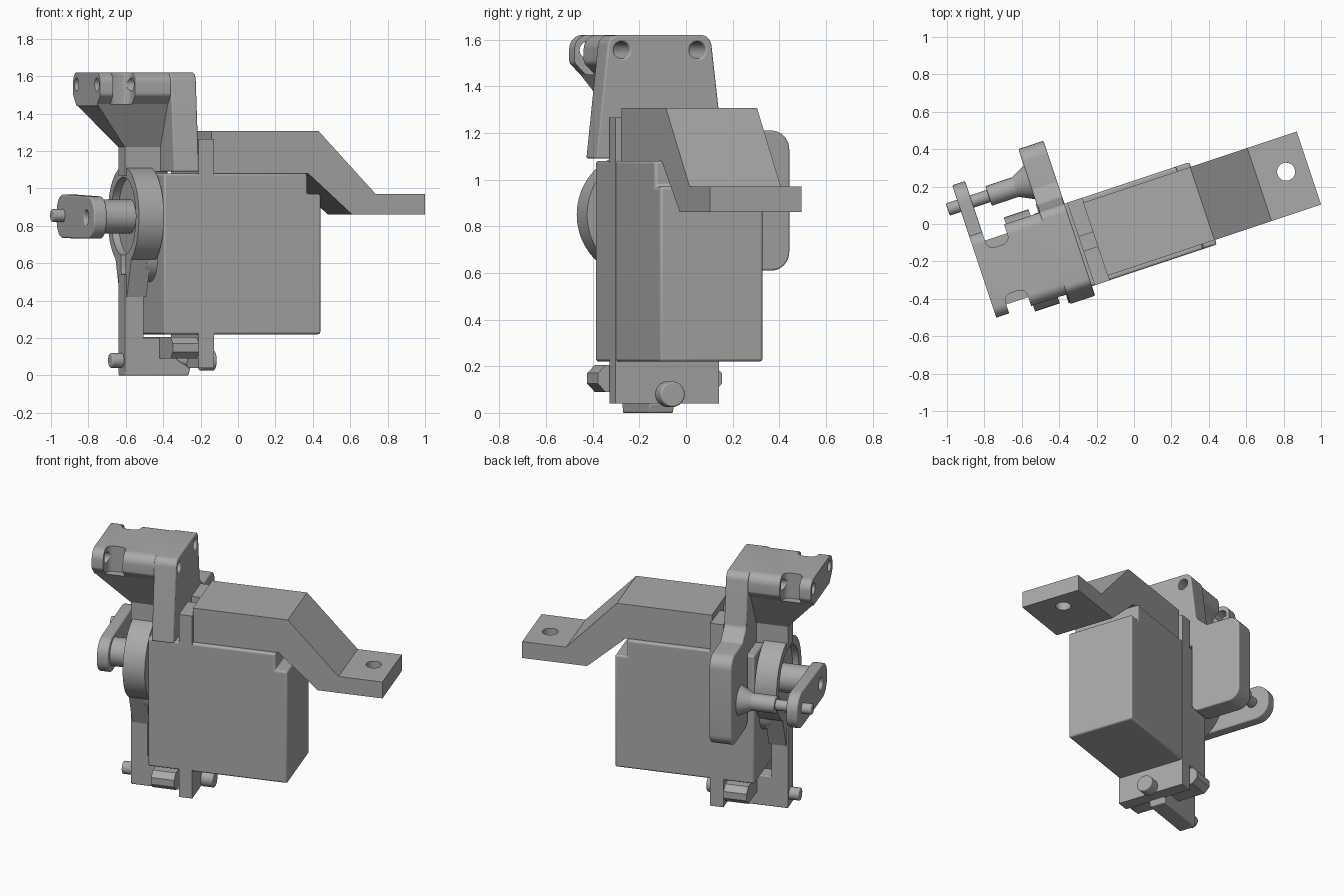
import bpy, bmesh, math
from mathutils import Vector, Matrix

if "Cube" in bpy.data.objects:
    bpy.data.objects.remove(bpy.data.objects["Cube"])

grey = bpy.data.materials.new("plain_grey")
grey.use_nodes = True
grey.diffuse_color = (0.4, 0.4, 0.4, 1)
grey.node_tree.nodes["Principled BSDF"].inputs["Base Color"].default_value = (0.4, 0.4, 0.4, 1)

parts = []


def fillet(pts, seg=8):
    """Round the corners of a polygon given as (a, b[, radius])."""
    out = []
    for i, p in enumerate(pts):
        c = Vector(p[:2])
        if len(p) < 3:
            out.append(c)
            continue
        d1 = (Vector(pts[i - 1][:2]) - c).normalized()
        d2 = (Vector(pts[(i + 1) % len(pts)][:2]) - c).normalized()
        half = d1.angle(d2) / 2
        mid = c + (d1 + d2).normalized() * p[2] / math.sin(half)
        t = p[2] / math.tan(half)
        a, b = c + d1 * t - mid, c + d2 * t - mid
        turn = a.x * b.y - a.y * b.x
        sweep = math.copysign(a.angle(b), turn)
        for k in range(seg + 1):
            out.append(mid + Matrix.Rotation(sweep * k / seg, 2) @ a)
    return out


def add(name, bm, bevel=0):
    bmesh.ops.recalc_face_normals(bm, faces=bm.faces)
    me = bpy.data.meshes.new(name)
    bm.to_mesh(me)
    bm.free()
    me.materials.append(grey)
    ob = bpy.data.objects.new(name, me)
    bpy.context.collection.objects.link(ob)
    parts.append(ob)
    if bevel:
        m = ob.modifiers.new("soft_edges", 'BEVEL')
        m.width, m.segments, m.limit_method = bevel, 3, 'ANGLE'
    return ob


def prism(name, pts, axis, lo, hi, bevel=0):
    """Extrude a rounded polygon along one axis."""
    bm = bmesh.new()
    place = {'x': lambda p: (lo, p.x, p.y), 'y': lambda p: (p.x, lo, p.y),
             'z': lambda p: (p.x, p.y, lo)}[axis]
    face = bm.faces.new([bm.verts.new(place(p)) for p in fillet(pts)])
    ext = bmesh.ops.extrude_face_region(bm, geom=[face])
    step = Vector([hi - lo if a == axis else 0 for a in 'xyz'])
    bmesh.ops.translate(bm, vec=step, verts=[g for g in ext['geom'] if isinstance(g, bmesh.types.BMVert)])
    return add(name, bm, bevel)


def box(name, x, y, z, bevel=0):
    return prism(name, [(x[0], y[0]), (x[1], y[0]), (x[1], y[1]), (x[0], y[1])], 'z', *z, bevel)


def rod(name, x0, x1, y, z, r0, r1=None, bevel=0):
    """Cylinder or cone along x."""
    bm = bmesh.new()
    m = Matrix.Translation(((x0 + x1) / 2, y, z)) @ Matrix.Rotation(math.pi / 2, 4, 'Y')
    bmesh.ops.create_cone(bm, cap_ends=True, segments=48, radius1=r0,
                          radius2=r0 if r1 is None else r1, depth=x1 - x0, matrix=m)
    return add(name, bm, bevel)


def cut(targets, *cutters):
    for cutter in cutters:
        cutter.hide_render = True
        for ob in targets:
            m = ob.modifiers.new("cut", 'BOOLEAN')
            m.operation, m.solver, m.object = 'DIFFERENCE', 'EXACT', cutter
            bpy.context.view_layer.objects.active = ob
            bpy.ops.object.modifier_apply(modifier=m.name)
        parts.remove(cutter)
        bpy.data.objects.remove(cutter)


# Motor housing with a step at its upper end
prism("motor_body", [(-.5, .22), (.386, .22), (.386, .97), (.31, .97), (.31, 1.08), (-.5, 1.08)],
      'y', -.232, .232, .012)
rod("gear_bulge", -.56, -.49, 0, .63, .13)

# Mounting ear with an open slot at the top
ear = box("mounting_ear", (-.303, -.218), (-.233, .233), (.04, 1.265))
cut([ear], box("ear_slot", (-.4, -.15), (-.04, .04), (1.09, 1.4)))

# Cranked support arm
arm = prism("support_arm", [(-.222, 1.08), (.323, 1.08), (.571, .86), (.982, .86), (.982, .97),
                            (.703, .97), (.381, 1.307), (-.222, 1.307)], 'y', -.206, .206)
hole = [(.86 + s * .048, .02 + t * .048, .047) for s, t in ((-1, -1), (1, -1), (1, 1), (-1, 1))]
cut([arm], prism("arm_hole", hole, 'z', .8, 1.05))

# Bracket side plate with its rear extension
plate = prism("bracket_plate", [(-.287, 1.09), (-.23, 1.62, .05), (.23, 1.62, .05), (.27, 1.28, .04),
                                (.35, 1.21, .03), (.587, 1.21, .08), (.587, .61, .08),
                                (.24, .61, .05), (.24, 1.09)], 'x', -.46, -.318, .008)

# Hinge head: rounded bar, notched on both sides to form ears
head = prism("hinge_head", [(-.17, 1.44), (.17, 1.44), (.23, 1.5, .03), (.23, 1.62, .06),
                            (-.23, 1.62, .06), (-.23, 1.5, .03)], 'x', -.857, -.4)
for side in (-1, 1):
    notch = [(-.784, side * .13, .04), (-.66, side * .13, .04), (-.66, side * .4), (-.784, side * .4)]
    cut([head], prism("notch", notch, 'z', 1.3, 1.8))
    cut([head, plate], rod("hinge_hole", -1, -.2, side * .171, 1.555, .036))

# Gusset tapering from the head down to the leg
bm = bmesh.new()
for x0, x1, w, z in ((-.66, -.42, .055, 1.09), (-.66, -.42, .055, 1.22), (-.857, -.42, .18, 1.45)):
    for x in (x0, x1):
        for y in (-w, w):
            bm.verts.new((x, y, z))
upper = [v for v in bm.verts if v.co.z > 1.2]
bmesh.ops.convex_hull(bm, input=upper)
add("gusset", bm)
box("neck", (-.66, -.42), (-.055, .055), (1.09, 1.23))

# Leg, ring round the output shaft, and foot
ring = rod("bearing_ring", -.65, -.51, 0, .85, .265)
collar = prism("ring_collar", [(-.06, .42), (.06, .42), (.15, .67), (-.15, .67)], 'x', -.65, -.54)
cut([ring, collar], rod("ring_bore", -.7, -.61, 0, .85, .21),
    prism("key_slot", [(-.04, .54, .035), (.04, .54, .035), (.04, .8), (-.04, .8)], 'x', -.7, -.61))
box("leg", (-.66, -.555), (-.055, .055), (.02, .54))
box("leg_top", (-.66, -.53), (-.055, .055), (1.07, 1.12))
prism("foot", [(-.66, 0), (-.3, 0), (-.29, .04), (-.36, .08, .04), (-.43, .2), (-.66, .2)],
      'y', -.055, .055, .006)
prism("lower_crossbar", [(-.28, .125), (-.245, .09), (.245, .09), (.28, .125), (.28, .17),
                         (.245, .205), (-.245, .205), (-.28, .17)], 'x', -.465, -.318)

# Lower screw running through ear and leg
rod("screw_shank", -.725, -.2, 0, .08, .04, bevel=.008)
rod("screw_head", -.22, -.14, 0, .08, .055, bevel=.008)

# Output shaft, lever and link pin
rod("output_shaft", -.79, -.59, 0, .85, .09)
lever = prism("lever", [(-.125, .73, .1), (.515, .735, .1), (.515, .97, .1), (-.125, .955, .1)],
              'x', -.857, -.784, .008)
cut([lever], rod("lever_hole", -.9, -.8, .01, .845, .038))
rod("link_pin", -.92, -.65, .4, .855, .034, bevel=.006)
rod("link_boss", -.69, -.45, .4, .855, .055, bevel=.006)
rod("boss_flare", -.54, -.45, .4, .855, .055, .1)

# Smooth the curves and turn the assembly into place
turn = Matrix.Rotation(math.atan2(1, 3), 4, 'Z') @ Matrix.Translation((0, -.012, 0))
for ob in parts:
    bpy.ops.object.select_all(action='DESELECT')
    ob.select_set(True)
    bpy.context.view_layer.objects.active = ob
    bpy.ops.object.shade_smooth_by_angle(angle=math.radians(30))
    ob.matrix_world = turn
